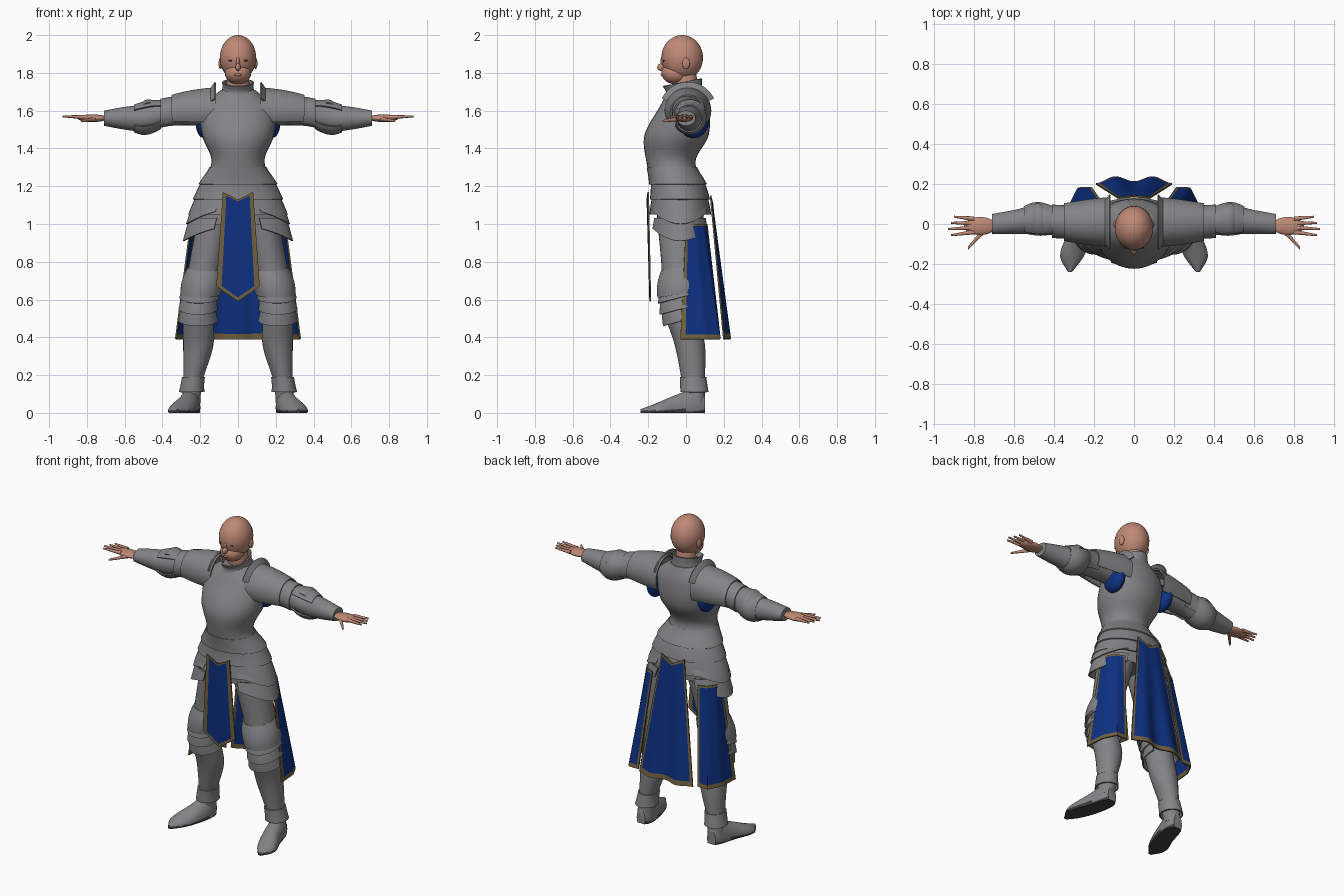
import bpy, bmesh, math
from mathutils import Vector

if "Cube" in bpy.data.objects:
    bpy.data.objects.remove(bpy.data.objects["Cube"])


def material(name, red, green, blue):
    mat = bpy.data.materials.new(name)
    mat.use_nodes = True
    mat.diffuse_color = (red, green, blue, 1)
    shader = mat.node_tree.nodes["Principled BSDF"]
    shader.inputs["Base Color"].default_value = mat.diffuse_color
    return mat


STEEL = material("steel grey", .23, .23, .24)
SKIN = material("skin", .52, .25, .18)
BLUE = material("royal blue", .004, .03, .22)
GOLD = material("old gold", .17, .12, .05)
DARK = material("dark sole", .05, .05, .05)

# Cross-sections: place along the axis, centre (two values), radii (two values)
BODY = [(.9, 0, -.03, .28, .15), (1.05, 0, -.03, .25, .15), (1.2, 0, -.04, .2, .14),
        (1.33, 0, -.08, .14, .13), (1.47, 0, -.05, .19, .17), (1.62, 0, -.01, .19, .13),
        (1.71, 0, 0, .09, .09)]
LEG = [(.05, .25, .05, .05, .05), (.16, .24, .04, .05, .06), (.36, .21, .02, .08, .08),
       (.55, .21, -.03, .08, .09), (.78, .17, -.03, .09, .1), (1, .12, -.03, .1, .12)]
ARM = [(.12, .01, 1.6, .08, .08), (.35, .01, 1.59, .07, .07), (.5, .02, 1.56, .07, .07),
       (.6, .01, 1.56, .06, .06), (.71, 0, 1.56, .05, .04)]
FOOT = [(-.24, .32, 0, .01, .02), (-.16, .31, .01, .06, .04), (-.04, .27, .02, .06, .08),
        (.06, .25, .03, .05, .1), (.1, .25, .03, .03, .06)]
COLLAR = [(1.66, 0, -.01, .11, .1), (1.71, 0, -.01, .08, .09), (1.75, 0, -.02, .08, .1)]


def section(profile, place):
    """Smoothly interpolated centre and radii of a profile at a place."""
    last = len(profile) - 1

    def slope(i):
        before, after = profile[max(i - 1, 0)], profile[min(i + 1, last)]
        return (Vector(after[1:]) - Vector(before[1:])) / (after[0] - before[0])

    i = max(j for j in range(last) if j == 0 or profile[j][0] <= place)
    low, high = profile[i], profile[i + 1]
    span = high[0] - low[0]
    u = (place - low[0]) / span
    ease = u * u * (3 - 2 * u)
    bend = u * (1 - u) * span
    return (Vector(low[1:]).lerp(Vector(high[1:]), ease)
            + bend * (1 - u) * slope(i) - bend * u * slope(i + 1))


def finish(name, bm, mats, mirror=False, thickness=0):
    """Turn a bmesh into a smooth shaded object with its modifiers."""
    bmesh.ops.recalc_face_normals(bm, faces=bm.faces)
    mesh = bpy.data.meshes.new(name)
    for face in bm.faces:
        face.smooth = True
    bm.to_mesh(mesh)
    bm.free()
    for mat in mats:
        mesh.materials.append(mat)
    ob = bpy.data.objects.new(name, mesh)
    bpy.context.collection.objects.link(ob)
    if mirror:
        ob.modifiers.new("Mirror", "MIRROR")
    if thickness:
        solid = ob.modifiers.new("Thickness", "SOLIDIFY")
        solid.thickness = thickness
        solid.offset = 0
    split = ob.modifiers.new("Sharp edges", "EDGE_SPLIT")
    split.split_angle = math.radians(45)


def loft(name, profile, start, end, axis="z", mats=(STEEL,), mirror=False, shell=False,
         arc=(0, 360), grow=(0, 0), bulge=0, shift=None, sides=32):
    """Skin a stretch of a profile. A shell is an open plate over the given arc;
    grow and bulge lift it off the profile, shift moves points along the axis."""
    bm = bmesh.new()
    steps = max(4, round(abs(end - start) / .02))
    closed = arc[1] - arc[0] == 360
    rows = []
    for i in range(steps + 1):
        k = i / steps
        place = start + (end - start) * k
        a, b, ra, rb = section(profile, place)
        lift = grow[0] + (grow[1] - grow[0]) * k + bulge * math.sin(math.pi * k)
        row = []
        for j in range(sides if closed else sides + 1):
            angle = math.radians(arc[0] + (arc[1] - arc[0]) * j / sides)
            p = a + (ra + lift) * math.cos(angle)
            q = b + (rb + lift) * math.sin(angle)
            along = place + (shift(angle, k) if shift else 0)
            spots = {"x": (along, p, q), "y": (p, along, max(0, q)), "z": (p, q, along)}
            row.append(bm.verts.new(spots[axis]))
        rows.append(row)
    for row, following in zip(rows, rows[1:]):
        for j in range(sides):
            n = (j + 1) % len(row)
            bm.faces.new((row[j], row[n], following[n], following[j]))
    if not shell:
        bm.faces.new(rows[0])
        bm.faces.new(rows[-1])
    if len(mats) > 1:
        # Soles: the lowest faces take the second colour
        for face in bm.faces:
            face.material_index = int(face.calc_center_median().z < .015)
    finish(name, bm, mats, mirror, .008 if shell else 0)


def ball(name, centre, radii, mat=SKIN, mirror=False):
    bm = bmesh.new()
    bmesh.ops.create_uvsphere(bm, u_segments=32, v_segments=20, radius=1)
    bmesh.ops.scale(bm, vec=radii, verts=bm.verts)
    bmesh.ops.translate(bm, vec=centre, verts=bm.verts)
    finish(name, bm, [mat], mirror)


def cloth(name, top, bottom, border, pleat=0, mirror=False, columns=20):
    """Hanging cloth between two edge lines, with a gold border."""
    def on_line(points, u):
        f = u * (len(points) - 1)
        i = min(int(f), len(points) - 2)
        return Vector(points[i]).lerp(Vector(points[i + 1]), f - i)

    bm = bmesh.new()
    inner = [border + (1 - 2 * border) * i / columns for i in range(columns + 1)]
    grid = []
    for v in (0, .02, .25, .5, .75, .96, 1):
        row = []
        for u in [0] + inner + [1]:
            point = on_line(top, u).lerp(on_line(bottom, u), v)
            point.y += pleat * v * math.sin(2 * math.pi * u) ** 2
            row.append(bm.verts.new(point))
        grid.append(row)
    rows, cells = len(grid) - 1, columns + 2
    for i in range(rows):
        for j in range(cells):
            face = bm.faces.new((grid[i][j], grid[i][j + 1],
                                 grid[i + 1][j + 1], grid[i + 1][j]))
            face.material_index = int(i in (0, rows - 1) or j in (0, cells - 1))
    finish(name, bm, [BLUE, GOLD], mirror, .008)


# Head and face
ball("head", (0, -.02, 1.88), (.096, .11, .12))
ball("jaw", (0, -.055, 1.8), (.07, .075, .06))
ball("nose", (0, -.13, 1.83), (.014, .023, .02))
ball("nose_bridge", (0, -.122, 1.86), (.01, .014, .03))
ball("lips", (0, -.124, 1.79), (.02, .01, .007))
ball("ear", (.093, 0, 1.85), (.01, .02, .03), SKIN, mirror=True)
ball("eye", (.037, -.118, 1.865), (.015, .005, .004), DARK, mirror=True)
ball("neck", (0, 0, 1.74), (.06, .06, .12))

# Breastplate, collar, hip plates and the shirt showing at the armpits
loft("cuirass", BODY, 1.71, 1.25)
loft("collar", COLLAR, 1.66, 1.75, shell=True, shift=lambda angle, k: .02 * k * math.sin(angle))
loft("pelvis", BODY, 1.3, 1, grow=(-.01, -.03))
for number, height in enumerate((1.3, 1.22, 1.14)):
    loft(f"hip_lame_{number + 1}", BODY, height, height - .09, shell=True, grow=(0, .01))
for name, high, low in (("upper_tasset", 1.1, 1), ("lower_tasset", 1.03, .91)):
    loft(name, BODY, high, low, mirror=True, shell=True, arc=(-64, 60), grow=(0, .01),
         shift=lambda angle, k: .08 * k * math.sin(angle) ** 2)
ball("shirt", (.18, .04, 1.54), (.045, .08, .085), BLUE, mirror=True)

# Hanging cloths
cloth("front_cloth", [(-.08, -.2, 1.17), (0, -.205, 1.13), (.08, -.2, 1.17)],
      [(-.115, -.19, .67), (0, -.19, .59), (.115, -.19, .67)], .12)
cloth("back_cloth", [(-.08, .13, 1.15), (0, .14, 1.11), (.08, .13, 1.15)],
      [(-.19, .2, .39), (0, .21, .39), (.19, .2, .39)], .045, pleat=.03)
cloth("side_cloth", [(.25, 0, 1), (.24, .05, 1), (.21, .09, 1), (.16, .11, 1)],
      [(.33, -.03, .39), (.32, .1, .39), (.28, .18, .39), (.21, .18, .39)], .07, mirror=True)

# Legs and feet
loft("leg", LEG, 1, .05, mirror=True)
FRONT_ARC = (-205, 25)
loft("knee_cap", LEG, .77, .63, mirror=True, shell=True, arc=FRONT_ARC, grow=(0, .02),
     bulge=.01, shift=lambda angle, k: .02 * math.sin(angle))
for number in range(3):
    height = .66 - .06 * number
    loft(f"knee_lame_{number + 1}", LEG, height, height - .07, mirror=True, shell=True,
         arc=FRONT_ARC, grow=(.005, .02), shift=lambda angle, k: .03 * math.sin(angle) + .02)
loft("ankle_cuff", LEG, .19, .11, mirror=True, shell=True, grow=(.003, .015))
loft("sabaton", FOOT, -.24, .1, axis="y", mats=(STEEL, DARK), mirror=True)

# Arms and shoulder plates
loft("arm", ARM, .17, .71, axis="x", mirror=True)
plates = {
    "pauldron": dict(start=.12, end=.35, arc=(-30, 210), grow=(.04, .02), bulge=.005),
    "shoulder_lame": dict(start=.33, end=.41, arc=(-45, 225), grow=(.01, .01)),
    "neck_guard": dict(start=.15, end=.12, arc=(25, 155), grow=(.03, .07)),
    "elbow_cop": dict(start=.41, end=.55, arc=(-150, 140), grow=(.003, .003), bulge=.013),
    "elbow_wing": dict(start=.45, end=.51, arc=(30, 125), grow=(.01, .01), bulge=.012),
}
for name, settings in plates.items():
    loft(name, ARM, axis="x", mirror=True, shell=True, **settings)

# Hands
ball("palm", (.77, -.01, 1.56), (.08, .045, .02), mirror=True)
hand = dict(axis="x", mats=(SKIN,), mirror=True, sides=12)
for number, word in enumerate(("index", "middle", "ring", "little")):
    y = -.04 + .022 * number
    tip = .93 - .015 * abs(number - 1)
    finger = [(.8, y, 1.565, .012, .012), (tip, y * 1.4, 1.57, .005, .005)]
    loft(word + "_finger", finger, .8, tip, **hand)
thumb = [(.73, -.01, 1.56, .02, .015), (.83, -.12, 1.545, .008, .006)]
loft("thumb", thumb, .73, .83, **hand)
